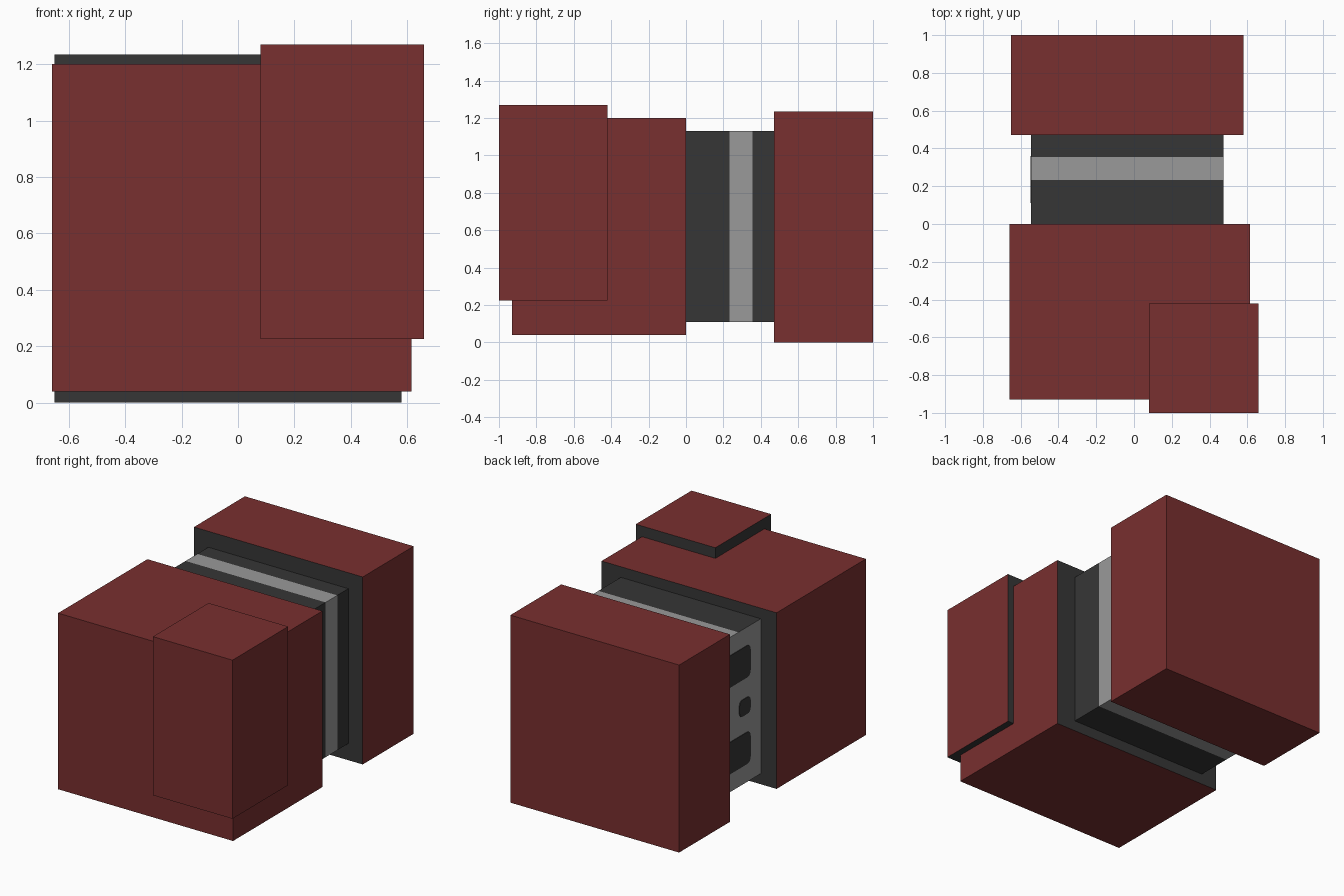
import bpy, bmesh, math
from mathutils import Vector

if "Cube" in bpy.data.objects:
    bpy.data.objects.remove(bpy.data.objects["Cube"])


def material(name, rgb):
    m = bpy.data.materials.new(name)
    m.diffuse_color = (*rgb, 1)
    m.use_nodes = True
    m.node_tree.nodes["Principled BSDF"].inputs["Base Color"].default_value = m.diffuse_color
    return m


RED = material("dark red", (0.19, 0.029, 0.029))
DARK = material("charcoal", (0.037, 0.037, 0.037))
GREY = material("mid grey", (0.32, 0.32, 0.32))
MATS = [RED, DARK, GREY]


def finish(name, bm):
    bmesh.ops.recalc_face_normals(bm, faces=bm.faces)
    mesh = bpy.data.meshes.new(name)
    bm.to_mesh(mesh)
    bm.free()
    for m in MATS:
        mesh.materials.append(m)
    ob = bpy.data.objects.new(name, mesh)
    bpy.context.collection.objects.link(ob)
    return ob


def box(name, lo, hi, rule, cuts_y=()):
    """Box from corner to corner; rule(normal, centre) gives the colour index."""
    lo, hi = Vector(lo), Vector(hi)
    bm = bmesh.new()
    bmesh.ops.create_cube(bm, size=1)
    for v in bm.verts:
        v.co = (lo + hi) / 2 + v.co * (hi - lo)
    for y in cuts_y:
        bmesh.ops.bisect_plane(bm, geom=bm.verts[:] + bm.edges[:] + bm.faces[:],
                               plane_co=(0, y, 0), plane_no=(0, 1, 0))
    bm.normal_update()
    for f in bm.faces:
        f.material_index = rule(f.normal, f.calc_center_median())
    return finish(name, bm)


def rounded_window(name, y0, y1, z0, z1, r):
    """Thin dark plate with rounded corners on the left side of the core."""
    bm = bmesh.new()
    corners = [(y1 - r, z1 - r, 0), (y0 + r, z1 - r, 90),
               (y0 + r, z0 + r, 180), (y1 - r, z0 + r, 270)]
    ring = []
    for cy, cz, start in corners:
        for k in range(5):
            a = math.radians(start + k * 22.5)
            ring.append(bm.verts.new((-0.545, cy + r * math.cos(a), cz + r * math.sin(a))))
    face = bm.faces.new(ring)
    new = bmesh.ops.extrude_face_region(bm, geom=[face])["geom"]
    for v in new:
        if isinstance(v, bmesh.types.BMVert):
            v.co.x -= 0.004
    for f in bm.faces:
        f.material_index = 1
    return finish(name, bm)


# Red shells, dark on the faces turned towards the core
box("front_block", (-0.66, -0.93, 0.04), (0.615, 0, 1.20),
    lambda n, c: 1 if n.y > 0.5 else 0)
box("back_block", (-0.65, 0.47, 0), (0.58, 1, 1.235),
    lambda n, c: 1 if n.y < -0.5 else 0)

# Corner cover, dark on its inward and lower faces
box("corner_cover", (0.08, -1, 0.225), (0.66, -0.42, 1.27),
    lambda n, c: 1 if n.y > 0.5 or n.x < -0.5 or n.z < -0.5 else 0)


# Dark core with a grey band and a grey left panel
def core_rule(n, c):
    return 2 if n.x < -0.5 or (0.235 < c.y < 0.353 and abs(n.y) < 0.5) else 1


box("core", (-0.545, 0, 0.11), (0.475, 0.47, 1.13), core_rule, (0.233, 0.355))

# Panel windows
rounded_window("upper_window", 0.11, 0.36, 0.80, 1.01, 0.035)
rounded_window("middle_window", 0.11, 0.225, 0.56, 0.67, 0.03)
rounded_window("lower_window", 0.11, 0.36, 0.23, 0.44, 0.035)
